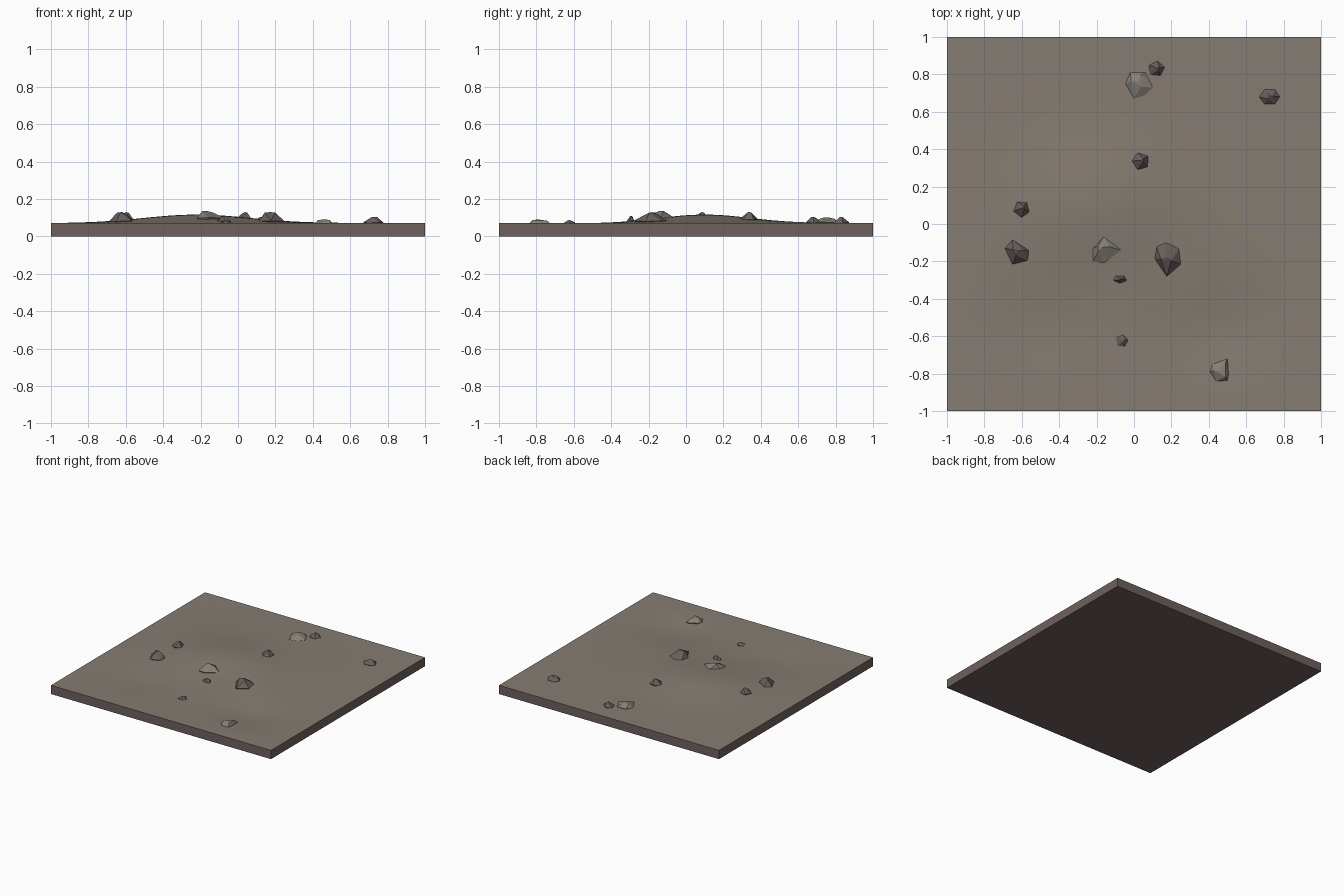
import bpy, bmesh, math
from mathutils import Vector

if "Cube" in bpy.data.objects:
    bpy.data.objects.remove(bpy.data.objects["Cube"])


def material(name, rgb):
    m = bpy.data.materials.new(name)
    m.diffuse_color = (*rgb, 1)
    m.use_nodes = True
    m.node_tree.nodes["Principled BSDF"].inputs["Base Color"].default_value = m.diffuse_color
    return m


GROUND = material("grey brown ground", (0.235, 0.202, 0.168))
EARTH = material("dark earth", (0.158, 0.120, 0.113))
STONE = material("dark stone", (0.140, 0.113, 0.108))
PALE = material("pale stone", (0.240, 0.215, 0.182))

# gentle mound and hollows: (x, y, width x, width y, height)
BUMPS = [(-0.22, 0.10, 0.28, 0.24, 0.045),
         (0.48, -0.56, 0.20, 0.17, -0.025),
         (-0.50, -0.55, 0.20, 0.17, -0.012)]


def height(x, y):
    h = sum(a * math.exp(-0.5 * (((x - cx) / sx) ** 2 + ((y - cy) / sy) ** 2))
            for cx, cy, sx, sy, a in BUMPS)
    return 0.072 + h * max(0, 1 - x ** 8) * max(0, 1 - y ** 8)


def finish(bm, name, mats):
    bmesh.ops.recalc_face_normals(bm, faces=bm.faces[:])
    me = bpy.data.meshes.new(name)
    bm.to_mesh(me)
    bm.free()
    for m in mats:
        me.materials.append(m)
    ob = bpy.data.objects.new(name, me)
    bpy.context.collection.objects.link(ob)
    return ob


# ground slab: displaced grid with skirt and flat underside
bm = bmesh.new()
bmesh.ops.create_grid(bm, x_segments=48, y_segments=48, size=1)
for v in bm.verts:
    v.co.z = height(v.co.x, v.co.y)
for f in bm.faces:
    f.smooth = True
rim = [e for e in bm.edges if e.is_boundary]
res = bmesh.ops.extrude_edge_only(bm, edges=rim)["geom"]
for f in [g for g in res if isinstance(g, bmesh.types.BMFace)] or \
        [f for f in bm.faces if not f.smooth]:
    f.material_index = 1
    f.smooth = False
low = [g for g in res if isinstance(g, bmesh.types.BMVert)]
for v in low:
    v.co.z = 0
under = bmesh.ops.contextual_create(
    bm, geom=[g for g in res if isinstance(g, bmesh.types.BMEdge) and g.is_boundary])
for f in under["faces"]:
    f.material_index = 1
    f.smooth = False
for e in rim:
    if e.is_valid:
        e.smooth = False
finish(bm, "ground_slab", [GROUND, EARTH])


def rock(name, outline, top, peak, shrink, mat):
    """Faceted stone: outline sunk in the ground, hull drawn up to a small tilted top."""
    bm = bmesh.new()
    cx = sum(p[0] for p in outline) / len(outline)
    cy = sum(p[1] for p in outline) / len(outline)
    g = height(cx, cy)
    for i, (x, y) in enumerate(outline):
        bm.verts.new((x, y, g + 0.004 * (i % 2)))
        bm.verts.new((cx + (x - cx) * 0.7, cy + (y - cy) * 0.7, g - 0.025))
        if i % 2 == 0:
            z = g + (top - g) * (0.95 - 0.2 * (i % 4 == 2))
            bm.verts.new((peak[0] + (x - cx) * shrink, peak[1] + (y - cy) * shrink, z))
    bm.verts.new((*peak, top))
    r = bmesh.ops.convex_hull(bm, input=bm.verts[:])
    loose = {v for v in r["geom_interior"] + r["geom_unused"]
             if isinstance(v, bmesh.types.BMVert)}
    bmesh.ops.delete(bm, geom=list(loose), context='VERTS')
    return finish(bm, name, [mat])


def ring(cx, cy, rx, ry, n, turn):
    return [(cx + rx * math.cos(turn + i * math.tau / n),
             cy + ry * math.sin(turn + i * math.tau / n)) for i in range(n)]


# large stones with their own outlines
rock("left_stone", [(-.69, -.13), (-.65, -.085), (-.56, -.14), (-.57, -.195), (-.65, -.215)],
     0.13, (-.62, -.145), 0.4, STONE)
rock("centre_stone", [(.11, -.185), (.12, -.12), (.17, -.095), (.24, -.135), (.25, -.215), (.175, -.28)],
     0.13, (.17, -.18), 0.4, STONE)
rock("pale_mound_stone", [(-.22, -.13), (-.16, -.065), (-.07, -.14), (-.16, -.21), (-.22, -.2)],
     0.137, (-.17, -.125), 0.4, PALE)
rock("pale_back_stone", [(-.045, .75), (-.02, .81), (.06, .81), (.10, .73), (.06, .69), (0, .67)],
     0.102, (.02, .76), 0.5, PALE)
rock("pale_front_stone", [(.405, -.79), (.42, -.75), (.50, -.72), (.505, -.80), (.50, -.84), (.44, -.84)],
     0.09, (.465, -.785), 0.65, PALE)

# small stones: centre, radii, sides, turn, top height
SMALL = [(.12, .83, .045, .042, 5, 0.2, .105),
         (.725, .68, .055, .045, 6, 0.0, .105),
         (.035, .335, .048, .048, 5, 0.6, .13),
         (-.60, .08, .045, .045, 5, 0.9, .13),
         (-.075, -.295, .038, .022, 5, -0.3, .110),
         (-.065, -.625, .034, .034, 5, 0.1, .087)]
for i, (x, y, rx, ry, n, t, top) in enumerate(SMALL):
    rock(f"small_stone_{i + 1}", ring(x, y, rx, ry, n, t), top, (x, y + 0.004), 0.35, STONE)
